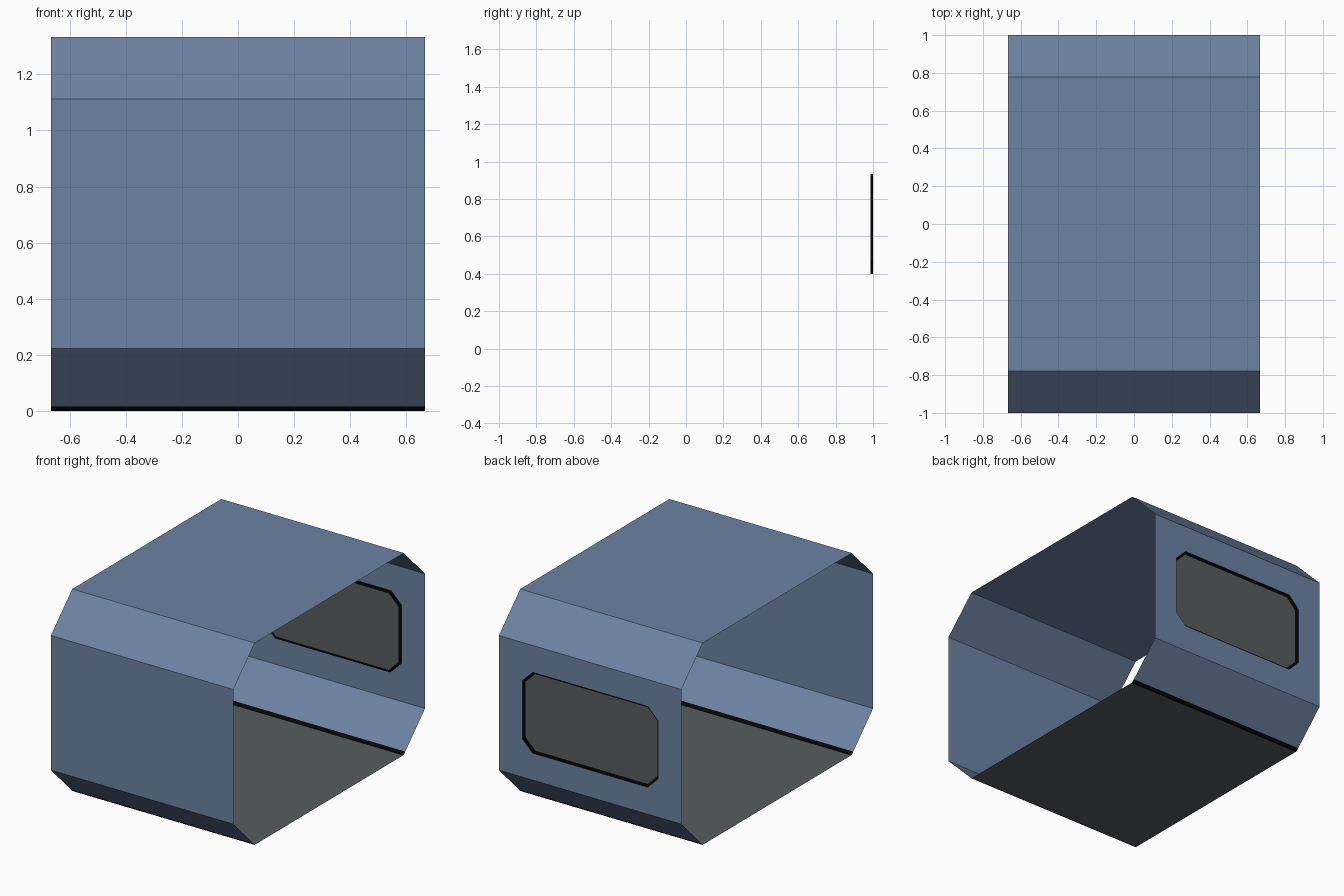
import bpy, bmesh

if "Cube" in bpy.data.objects:
    bpy.data.objects.remove(bpy.data.objects["Cube"])

HX = 2 / 3            # half length along x
HY, H, C = 1.0, 4 / 3, 0.222   # half depth, height, chamfer
WY = 0.986            # recessed window plane
CZ = H / 2


def material(name, rgb):
    m = bpy.data.materials.new(name)
    m.diffuse_color = (*rgb, 1)
    m.use_nodes = True
    m.node_tree.nodes["Principled BSDF"].inputs["Base Color"].default_value = m.diffuse_color
    return m


BLUE = material("steel blue", (0.150, 0.227, 0.366))
GREY = material("dark grey", (0.093, 0.109, 0.110))
BLACK = material("black", (0.002, 0.002, 0.002))


def make(name, faces, mat):
    """Build a flat-shaded sheet object from a list of point loops."""
    bm = bmesh.new()
    for pts in faces:
        unique = []
        for p in pts:
            if p not in unique:
                unique.append(p)
        bm.faces.new([bm.verts.new(p) for p in unique])
    bmesh.ops.remove_doubles(bm, verts=bm.verts, dist=1e-5)
    me = bpy.data.meshes.new(name)
    bm.to_mesh(me)
    bm.free()
    me.materials.append(mat)
    ob = bpy.data.objects.new(name, me)
    bpy.context.collection.objects.link(ob)
    return ob


def extrude_x(profile):
    """Sweep an open (y, z) profile along the full length."""
    return [[(HX, *a), (HX, *b), (-HX, *b), (-HX, *a)]
            for a, b in zip(profile, profile[1:])]


def octagon(y, hx, hz, c):
    """Chamfered rectangle, two points per corner, counter-clockwise from behind."""
    pts = []
    for sx, sz, flip in ((1, 1, 0), (-1, 1, 1), (-1, -1, 0), (1, -1, 1)):
        pair = [(sx * hx, y, CZ + sz * (hz - c)), (sx * (hx - c), y, CZ + sz * hz)]
        pts += pair[::-1] if flip else pair
    return pts


def ring(outer, inner):
    n = len(outer)
    return [[outer[i], inner[i], inner[(i + 1) % n], outer[(i + 1) % n]]
            for i in range(n)]


# Outer shell: front wall, roof and chamfers
S = 0.016
F = HY - C            # half width of floor and roof
shell = [(-F - S, S), (-HY, C), (-HY, H - C), (-F, H), (F, H), (HY, H - C)]
make("shell", extrude_x(shell) + extrude_x([(F + S, S), (HY, C)]), BLUE)

# Back wall with an opening for the window
corners = []
for sx, z in ((1, H - C), (-1, H - C), (-1, C), (1, C)):
    corners += [(sx * HX, HY, z)] * 2
hole = octagon(HY, 0.495, 0.267, 0.075)
make("back_wall", ring(corners, hole), BLUE)

# Window: recessed black rim and grey pane
back = octagon(WY, 0.495, 0.267, 0.075)
pane = octagon(WY, 0.481, 0.253, 0.069)
make("window_rim", ring(hole, back) + ring(back, pane), BLACK)
make("window_pane", [pane], GREY)

# Floor with black seams along both long edges
E = F - 0.008
make("floor", extrude_x([(-E, 0), (E, 0)]), GREY)
for side, s in (("front", -1), ("back", 1)):
    make(side + "_floor_seam", extrude_x([(s * E, 0), (s * F, 0), (s * (F + S), S)]), BLACK)
